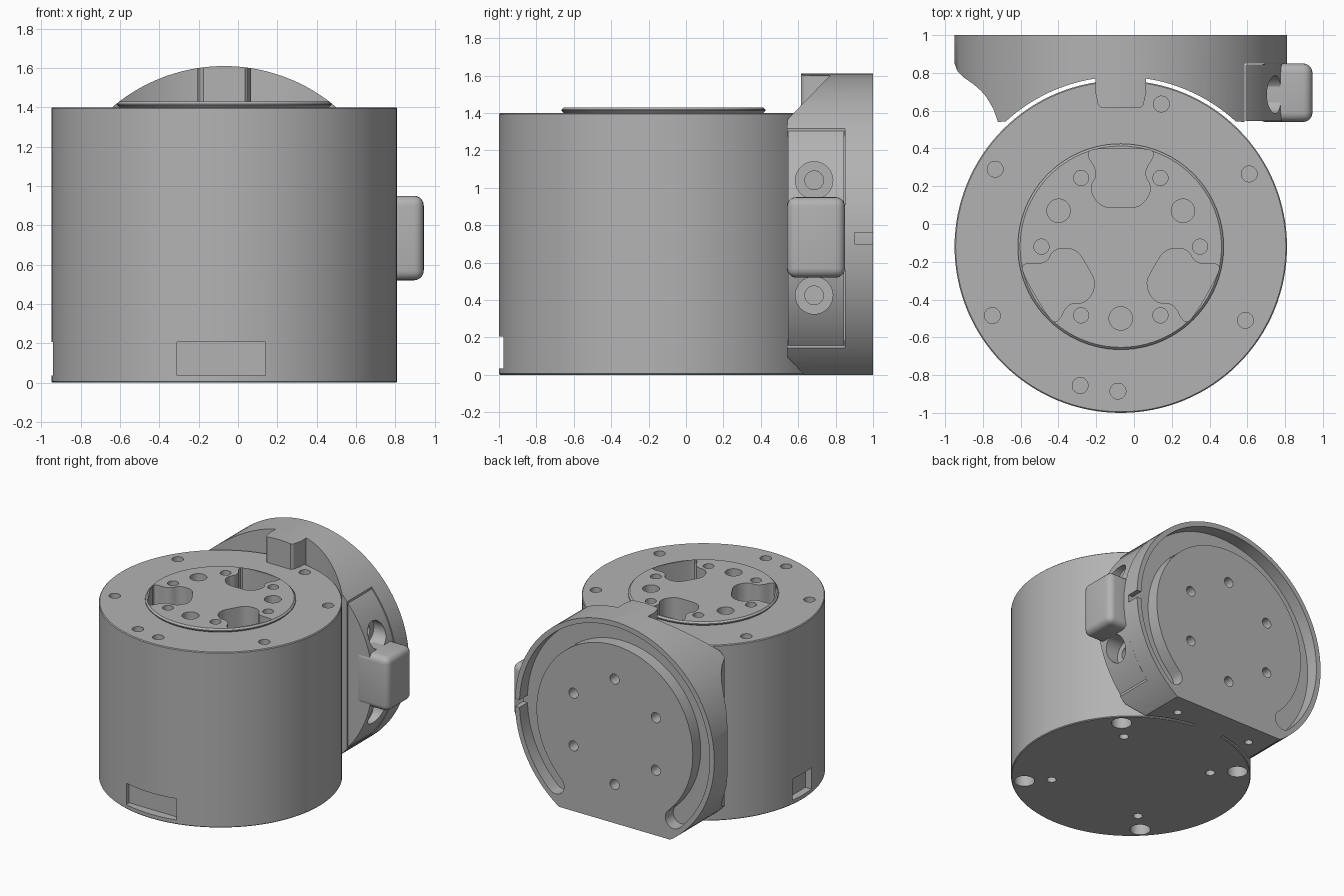
import bpy, bmesh
from math import sin, cos, pi, radians

if "Cube" in bpy.data.objects:
    bpy.data.objects.remove(bpy.data.objects["Cube"], do_unlink=True)

GREY = (0.45, 0.45, 0.45, 1)
mat = bpy.data.materials.new("light grey")
mat.use_nodes = True
mat.diffuse_color = GREY
mat.node_tree.nodes["Principled BSDF"].inputs["Base Color"].default_value = GREY

CX, CY, R, TOP = -0.07, -0.12, 0.88, 1.4      # body axis, radius, height
CZ = 0.73                                     # flange axis height


def arc(cx, cy, r, a0, a1, n):
    steps = [radians(a0 + (a1 - a0) * i / n) for i in range(n + 1)]
    return [(cx + r * cos(a), cy + r * sin(a)) for a in steps]


def circle(cx, cy, r, n=32):
    return arc(cx, cy, r, 0, 360, n)[:-1]


def smooth(pts, rounds=2):
    """Corner cutting on a closed outline."""
    for _ in range(rounds):
        out = []
        for (x, y), (u, v) in zip(pts, pts[1:] + pts[:1]):
            out += [(.75 * x + .25 * u, .75 * y + .25 * v), (.25 * x + .75 * u, .25 * y + .75 * v)]
        pts = out
    return pts


AXES = {"x": lambda a, b, h: (h, a, b), "y": lambda a, b, h: (a, h, b), "z": lambda a, b, h: (a, b, h)}


def prism(bm, pts, lo, hi, axis="z"):
    place = AXES[axis]
    low = [bm.verts.new(place(a, b, lo)) for a, b in pts]
    high = [bm.verts.new(place(a, b, hi)) for a, b in pts]
    n = len(pts)
    faces = [bm.faces.new(low), bm.faces.new(high)]
    for i in range(n):
        j = (i + 1) % n
        faces.append(bm.faces.new((low[i], low[j], high[j], high[i])))
    bmesh.ops.recalc_face_normals(bm, faces=faces)


def rect(x0, x1, y0, y1):
    return [(x0, y0), (x1, y0), (x1, y1), (x0, y1)]


def solid(name, *prisms):
    bm = bmesh.new()
    for p in prisms:
        prism(bm, *p)
    me = bpy.data.meshes.new(name)
    bm.to_mesh(me)
    bm.free()
    ob = bpy.data.objects.new(name, me)
    bpy.context.collection.objects.link(ob)
    me.materials.append(mat)
    return ob


def activate(ob):
    bpy.ops.object.select_all(action="DESELECT")
    ob.select_set(True)
    bpy.context.view_layer.objects.active = ob


def bevel(ob, width, segments=1):
    activate(ob)
    m = ob.modifiers.new("bevel", "BEVEL")
    m.width, m.segments, m.limit_method = width, segments, "ANGLE"
    m.angle_limit = radians(40)
    bpy.ops.object.modifier_apply(modifier=m.name)


def carve(ob, *prisms, operation="DIFFERENCE"):
    cutter = solid("cutter", *prisms)
    cutter.hide_render = True
    activate(ob)
    m = ob.modifiers.new("carve", "BOOLEAN")
    m.operation, m.solver, m.object = operation, "EXACT", cutter
    bpy.ops.object.modifier_apply(modifier=m.name)
    bpy.data.objects.remove(cutter, do_unlink=True)


def finish(ob):
    activate(ob)
    bpy.ops.object.shade_smooth_by_angle(angle=radians(30))


# Main cylinder and raised output disc
body = solid("body", (circle(CX, CY, R, 128), 0, TOP))
bevel(body, 0.006)
disc = solid("output_disc", (circle(CX, CY, 0.545, 96), TOP, TOP + 0.03))
bevel(disc, 0.012)

# Rounded pockets and holes shared by disc and body
half = [(0, -0.035 + 0.24), (0.11, 0.21), (0.17, 0.31), (0.115, 0.39), (0.19, 0.5), (0.12, 0.52)]
outline = smooth(half + [(-x, y) for x, y in half[:0:-1]])
holes = []
for k in range(3):
    a = k * 2 * pi / 3
    turned = [(CX + x * cos(a) - y * sin(a), CY + x * sin(a) + y * cos(a)) for x, y in outline]
    holes.append((turned, TOP - 0.25, 1.5))
    b = radians(30 + 120 * k)
    holes.append((circle(CX + 0.38 * cos(b), CY + 0.38 * sin(b), 0.062), TOP - 0.15, 1.5))
for k in range(6):
    a = radians(60 * k)
    holes.append((circle(CX + 0.42 * cos(a), CY + 0.42 * sin(a), 0.04), TOP - 0.15, 1.5))
carve(disc, *holes)

# Holes in the body's top rim
rim = [(-0.735, 0.29), (0.61, 0.265), (-0.75, -0.485), (0.59, -0.51), (-0.085, -0.885), (0.145, 0.635),
       (-0.285, -0.855)]
holes += [(circle(x, y, 0.042), TOP - 0.15, 1.5) for x, y in rim]

# Feet holes below, and the two connector windows
for k in range(4):
    a = radians(45 + 90 * k)
    for dist, r in ((0.785, 0.075), (0.585, 0.035)):
        holes.append((circle(CX + dist * cos(a), CY + dist * sin(a), r), -0.1, 0.1))
carve(body, *holes)
carve(body, (rect(-0.31, 0.14, -1.1, -0.93), 0.035, 0.205), (rect(-1.1, -0.89, -0.235, 0), 0.035, 0.205))

# Back flange: a disc trimmed by a plan outline that hugs the body
plan = [(-1.1, 1.2), (0.95, 1.2), (0.95, 0.85), (0.585, 0.85), (0.585, 0.54)]
plan += arc(CX, CY, 0.9, 47.5, 81.5, 16)
plan += [(0.065, 0.7), (0.05, 0.63), (0.035, 0.615), (-0.175, 0.615), (-0.19, 0.63), (-0.205, 0.7)]
plan += arc(CX, CY, 0.9, 98.5, 132.5, 16)
plan += [(-0.72, 0.54), (-0.745, 0.61), (-0.78, 0.67), (-0.81, 0.705), (-0.85, 0.74), (-0.9, 0.775),
         (-0.935, 0.81), (-0.95, 0.85), (-1.1, 0.86)]
flange = solid("back_flange", (circle(CX, CZ, R, 128), 0.5, 1.0, "y"))
carve(flange, (plan, 0, 1.8), operation="INTERSECT")

# C-shaped channel with round ends, and bolt holes, in the flange's back
MID, HALF, A0, A1 = 0.765, 0.075, -47, 227
ends = [(CX + MID * cos(radians(a)), CZ + MID * sin(radians(a))) for a in (A0, A1)]
channel = arc(CX, CZ, MID + HALF, A0, A1, 80)
channel += arc(*ends[1], HALF, A1, A1 + 180, 10)[1:-1]
channel += arc(CX, CZ, MID - HALF, A1, A0, 80)
channel += arc(*ends[0], HALF, A0 - 180, A0, 10)[1:-1]
bolts = []
for k in range(6):
    a = radians(30 + 60 * k)
    bolts.append((circle(CX + 0.42 * cos(a), CZ + 0.42 * sin(a), 0.04), 0.87, 1.1, "y"))
carve(flange, (channel, 0.9, 1.1, "y"), *bolts)
carve(flange, (rect(0.72, 0.9, 0.9, 1.1), 0.7, 0.76),
      *[(circle(CX + s * 0.34, 0.82, 0.03), -0.1, 0.06) for s in (-1, 1)])

# Side clamp with counterbored screw holes
clamp = solid("side_clamp", (circle(CX, CZ, R - 0.005, 128), 0.545, 0.845, "y"))
carve(clamp, (rect(0.59, 1.1, 0.4, 1.0), -0.3, 1.8), operation="INTERSECT")
spots = [(0.685, z) for z in (0.425, 1.04)]
carve(clamp, *[(circle(y, z, 0.1), 0.65, 1.2, "x") for y, z in spots])
carve(clamp, *[(circle(y, z, 0.05), 0.5, 1.2, "x") for y, z in spots])

# Rounded knob on the clamp
knob = solid("side_knob", (rect(0.65, 0.945, 0.54, 0.85), 0.52, 0.95))
bevel(knob, 0.05, 5)

for ob in (body, disc, flange, clamp, knob):
    finish(ob)
